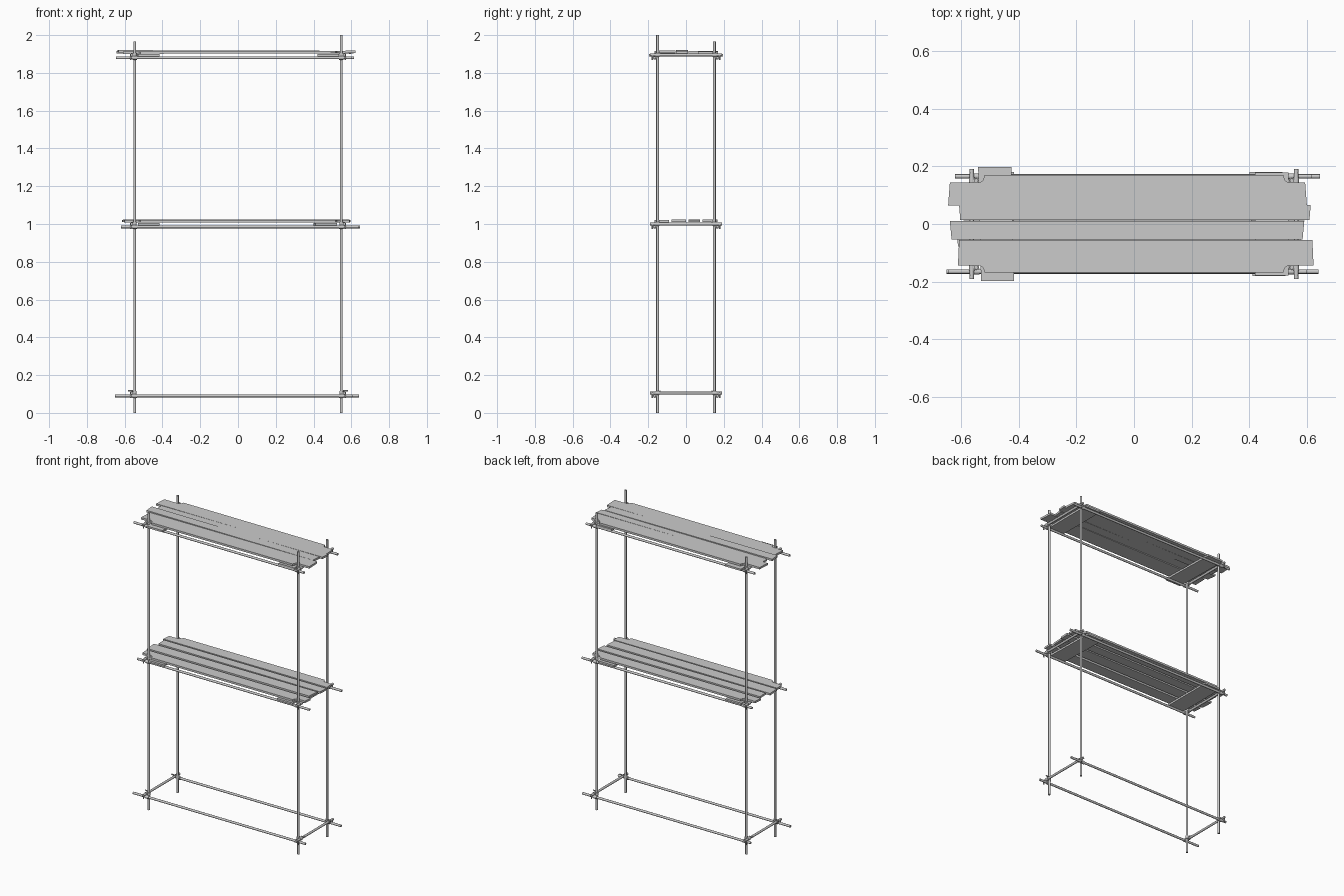
import bpy, bmesh
from math import radians
from mathutils import Vector

cube = bpy.data.objects.get("Cube")
if cube:
    bpy.data.objects.remove(cube, do_unlink=True)

grey = bpy.data.materials.new("light_grey")
grey.use_nodes = True
colour = (0.6, 0.6, 0.6, 1)
grey.diffuse_color = colour
grey.node_tree.nodes["Principled BSDF"].inputs["Base Color"].default_value = colour

POST_X, POST_Y = 0.547, 0.15
R = 0.0075                      # tube radius
LEDGER_Y = POST_Y + 2 * R
TRANSOM_X = POST_X + 2 * R
SIDES = [(sx, sy) for sx in (-1, 1) for sy in (-1, 1)]


def side_name(sx, sy):
    return ("front_" if sy < 0 else "back_") + ("right" if sx < 0 else "left")


def finish(bm, name, smooth=False):
    mesh = bpy.data.meshes.new(name)
    bmesh.ops.recalc_face_normals(bm, faces=bm.faces)
    bm.to_mesh(mesh)
    bm.free()
    obj = bpy.data.objects.new(name, mesh)
    mesh.materials.append(grey)
    bpy.context.collection.objects.link(obj)
    if smooth:
        bpy.ops.object.select_all(action="DESELECT")
        obj.select_set(True)
        bpy.context.view_layer.objects.active = obj
        bpy.ops.object.shade_smooth_by_angle(angle=radians(40))
    return obj


def add_rod(bm, a, b, radius, segments=12):
    a, b = Vector(a), Vector(b)
    verts = bmesh.ops.create_cone(bm, cap_ends=True, segments=segments, radius1=radius,
                                  radius2=radius, depth=(b - a).length)["verts"]
    turn = (b - a).to_track_quat("Z", "Y")
    for v in verts:
        v.co = turn @ v.co + (a + b) / 2


def tube(name, a, b):
    bm = bmesh.new()
    add_rod(bm, a, b, R)
    return finish(bm, name, True)


def plank(name, outline, z, thickness=0.013, tilt=0.0):
    """Extruded flat outline; tilt lifts the +x end."""
    bm = bmesh.new()
    face = bm.faces.new([bm.verts.new((x, y, z + tilt * x)) for x, y in outline])
    top = bmesh.ops.extrude_face_region(bm, geom=[face])["geom"]
    for v in top:
        if isinstance(v, bmesh.types.BMVert):
            v.co.z += thickness
    return finish(bm, name)


def outer_outline(x0, x1, inner, outer, skew):
    """Edge plank with its outer corners cut away around the posts."""
    s = 1 if outer > 0 else -1
    shoulder, cut = s * 0.143, POST_X - 0.012
    return [(x0 - skew, inner), (x1 + skew, inner), (x1, shoulder), (cut, shoulder),
            (cut - 0.012, shoulder + s * 0.008), (cut - 0.018, outer),
            (-cut + 0.018, outer), (-cut + 0.012, shoulder + s * 0.008),
            (-cut, shoulder), (x0, shoulder)]


def inner_outline(x0, x1, y0, y1, skew):
    return [(x0, y0), (x1 - skew, y0), (x1, y1), (x0 - skew, y1)]


# Upright posts
for sx, sy in SIDES:
    top = 2.0 if (sx, sy) == (1, -1) else 1.965
    tube(side_name(sx, sy) + "_post", (sx * POST_X, sy * POST_Y, 0), (sx * POST_X, sy * POST_Y, top))


def coupler(name, sx, sy, z):
    """Clamp collars around the three tubes, with bolts and nuts."""
    x, y = sx * POST_X, sy * POST_Y
    bm = bmesh.new()
    add_rod(bm, (x, y, z + 0.006), (x, y, z + 0.026), 0.0105)
    ly, tx, tz = sy * LEDGER_Y, sx * TRANSOM_X, z + 2 * R
    add_rod(bm, (x - 0.011, ly, z), (x + 0.011, ly, z), 0.0105)
    add_rod(bm, (tx, y - 0.011, tz), (tx, y + 0.011, tz), 0.0105)
    add_rod(bm, (x + sx * 0.01, y - sy * 0.012, tz + 0.011),
            (x + sx * 0.036, y - sy * 0.012, tz + 0.011), 0.004, 6)
    add_rod(bm, (x + sx * 0.02, y + sy * 0.028, z - 0.012),
            (x + sx * 0.02, y + sy * 0.028, z + 0.018), 0.004, 6)
    finish(bm, name, True)


# Horizontal frames: level name, height, front ledger ends, back ledger ends
frames = [("lower", 0.09, (-0.65, 0.61), (-0.59, 0.64)),
          ("middle", 0.985, (-0.62, 0.64), (-0.6, 0.645)),
          ("upper", 1.88, (-0.645, 0.6), (-0.62, 0.615))]
for level, z, front, back in frames:
    for label, sy, ends in (("front", -1, front), ("back", 1, back)):
        tube(f"{level}_{label}_ledger", (ends[0], sy * LEDGER_Y, z), (ends[1], sy * LEDGER_Y, z))
    for label, sx in (("right", -1), ("left", 1)):
        tube(f"{level}_{label}_transom", (sx * TRANSOM_X, -0.19, z + 2 * R),
             (sx * TRANSOM_X, 0.19, z + 2 * R))
    for sx, sy in SIDES:
        coupler(f"{level}_{side_name(sx, sy)}_coupler", sx, sy, z)

# Cross planks resting on the ledgers: level, side, x at front, x at back, reach
cross = [("upper", "right", -0.53, -0.54, 0.197), ("upper", "left", 0.42, 0.42, 0.178),
         ("middle", "right", -0.53, -0.53, 0.18), ("middle", "left", 0.41, 0.4, 0.18)]
heights = {level: z for level, z, _, _ in frames}
for level, side, xf, xb, reach in cross:
    outline = [(xf, -reach), (xf + 0.115, -reach), (xb + 0.115, reach), (xb, reach)]
    plank(f"{level}_{side}_cross_plank", outline, heights[level] + R, 0.012)

# Deck planks resting on the transoms: x range, y range, skew, lift, tilt
decks = {
    "upper": [(-0.61, 0.622, -0.055, -0.168, -0.004, 0, 0.003),
              (-0.632, 0.59, -0.053, 0.01, 0.006, 0.003, -0.003),
              (-0.602, 0.612, 0.014, 0.065, 0.004, 0, 0.002),
              (-0.638, 0.593, 0.064, 0.17, 0.006, 0, -0.002)],
    "middle": [(-0.6, 0.59, -0.09, -0.168, 0.004, 0, 0),
               (-0.61, 0.58, -0.078, 0.0, 0.005, 0.003, 0.002),
               (-0.59, 0.595, 0.012, 0.075, 0.004, 0.003, -0.002),
               (-0.605, 0.585, 0.088, 0.168, 0.004, 0.002, 0)],
}
for level, rows in decks.items():
    for i, (x0, x1, y0, y1, skew, lift, tilt) in enumerate(rows):
        shape = outer_outline if i in (0, 3) else inner_outline
        plank(f"{level}_deck_plank_{i + 1}", shape(x0, x1, y0, y1, skew),
              heights[level] + 3 * R + lift, tilt=tilt)
